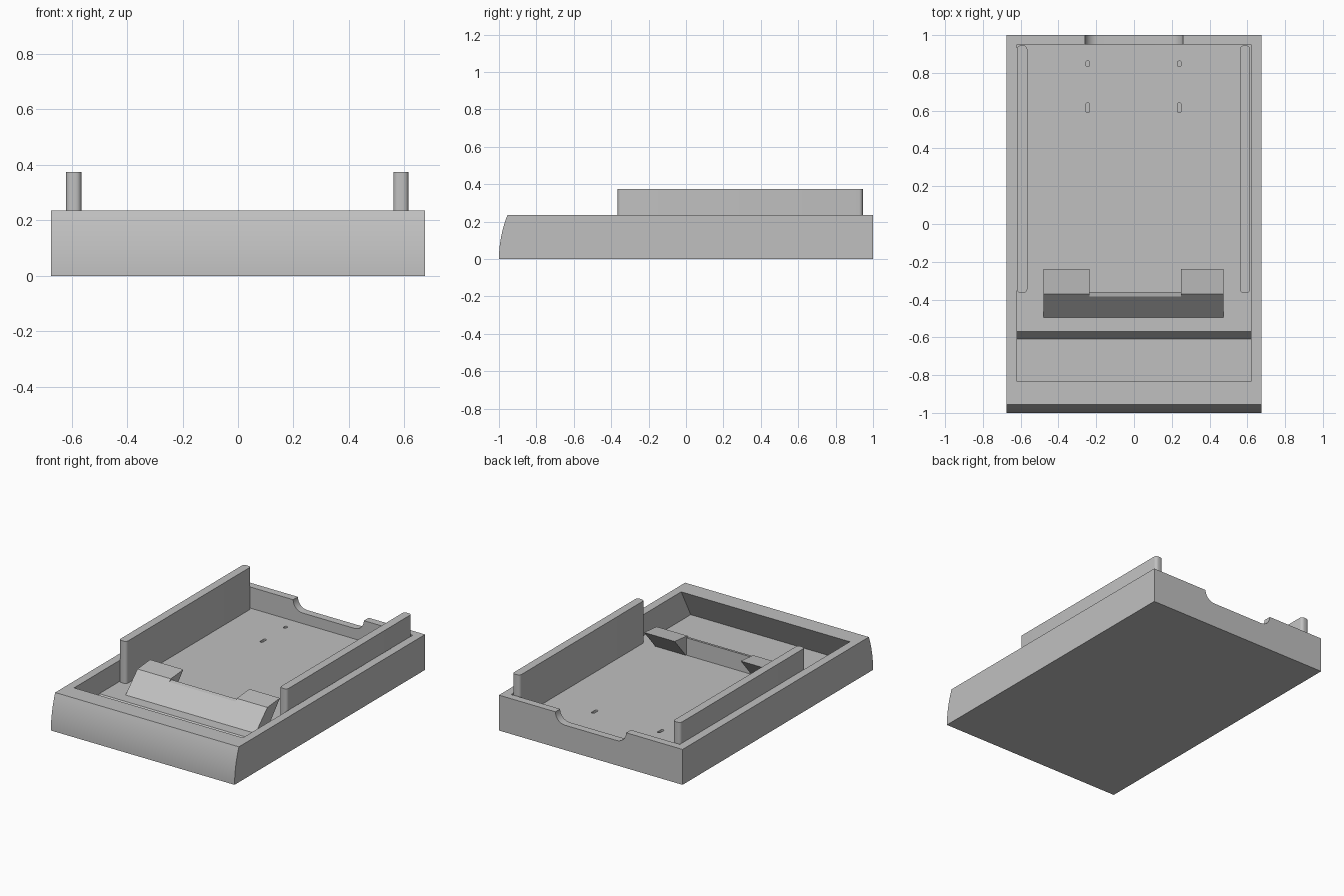
import bpy
import bmesh
import math

cube = bpy.data.objects.get("Cube")
if cube:
    bpy.data.objects.remove(cube, do_unlink=True)

grey = bpy.data.materials.new("light_grey")
grey.use_nodes = True
COLOUR = (0.53, 0.53, 0.53, 1)
grey.diffuse_color = COLOUR
grey.node_tree.nodes["Principled BSDF"].inputs["Base Color"].default_value = COLOUR

# Each map places a profile point (u, v) at depth d
AXES = {
    "x": lambda u, v, d: (d, u, v),
    "y": lambda u, v, d: (u, d, v),
    "z": lambda u, v, d: (u, v, d),
}


def prism(name, profile, start, end, axis):
    """Extrude a closed profile along one axis."""
    bm = bmesh.new()
    place = AXES[axis]
    rings = [[bm.verts.new(place(u, v, d)) for u, v in profile] for d in (start, end)]
    bm.faces.new(rings[0])
    bm.faces.new(rings[1])
    n = len(profile)
    for i in range(n):
        j = (i + 1) % n
        bm.faces.new((rings[0][i], rings[0][j], rings[1][j], rings[1][i]))
    bmesh.ops.recalc_face_normals(bm, faces=bm.faces)
    mesh = bpy.data.meshes.new(name)
    bm.to_mesh(mesh)
    bm.free()
    mesh.materials.append(grey)
    obj = bpy.data.objects.new(name, mesh)
    bpy.context.collection.objects.link(obj)
    return obj


def arc(cx, cy, r, start, end, steps=8):
    angles = [math.radians(start + (end - start) * i / steps) for i in range(steps + 1)]
    return [(cx + r * math.cos(a), cy + r * math.sin(a)) for a in angles]


def rounded_rect(cx, cy, w, h, r):
    dx, dy = w / 2 - r, h / 2 - r
    points = []
    for k, (sx, sy) in enumerate(((1, 1), (-1, 1), (-1, -1), (1, -1))):
        points += arc(cx + sx * dx, cy + sy * dy, r, k * 90, k * 90 + 90, 5)
    return points


def activate(obj):
    bpy.ops.object.select_all(action="DESELECT")
    obj.select_set(True)
    bpy.context.view_layer.objects.active = obj


def cut(target, cutter):
    cutter.hide_render = True
    mod = target.modifiers.new("cut", "BOOLEAN")
    mod.operation = "DIFFERENCE"
    mod.solver = "EXACT"
    mod.object = cutter
    activate(target)
    bpy.ops.object.modifier_apply(modifier=mod.name)
    bpy.data.objects.remove(cutter, do_unlink=True)


def smooth(obj):
    activate(obj)
    bpy.ops.object.shade_smooth_by_angle(angle=math.radians(30))


TOP = 0.235
FLOOR = 0.095

# Tray body with a curved front
front = [(-1 + 0.045 * (i / 10) ** 2, TOP * i / 10) for i in range(11)]
tray = prism("tray", front + [(1, TOP), (1, 0)], -0.675, 0.675, "x")

# Pocket with an undercut front wall and a stepped floor
pocket = [(0.95, 0.3), (0.95, FLOOR), (-0.57, FLOOR), (-0.61, 0.045),
          (-0.935, 0.045), (-0.835, TOP), (-0.835, 0.3)]
cut(tray, prism("pocket_cutter", pocket, -0.62, 0.62, "x"))

# Cable notch in the back wall
notch = ([(-0.26, 0.3)] + arc(-0.19, TOP, 0.07, 180, 270)
         + arc(0.19, TOP, 0.07, 270, 360) + [(0.26, 0.3)])
cut(tray, prism("notch_cutter", notch, 0.93, 1.05, "y"))

# Small slots in the floor
for x in (-0.245, 0.24):
    for y, length in ((0.848, 0.03), (0.615, 0.052)):
        slot = rounded_rect(x, y, 0.02, length, 0.009)
        cut(tray, prism("slot_cutter", slot, 0.045, 0.15, "z"))
smooth(tray)

# Tall side rails
for side, x in (("right", -0.5925), ("left", 0.5875)):
    rail = prism(side + "_rail", rounded_rect(x, 0.29, 0.055, 1.31, 0.02),
                 FLOOR - 0.01, 0.375, "z")
    smooth(rail)

# Slanted cradle: a thin middle lip between two thick posts
lip = [(-0.5, FLOOR - 0.005), (-0.385, 0.205), (-0.36, 0.21), (-0.36, FLOOR - 0.005)]
prism("cradle_lip", lip, -0.235, 0.25, "x")
post = [(-0.5, FLOOR - 0.005), (-0.37, 0.22), (-0.238, 0.232), (-0.36, FLOOR - 0.005)]
prism("right_cradle_post", post, -0.48, -0.235, "x")
prism("left_cradle_post", post, 0.25, 0.475, "x")
